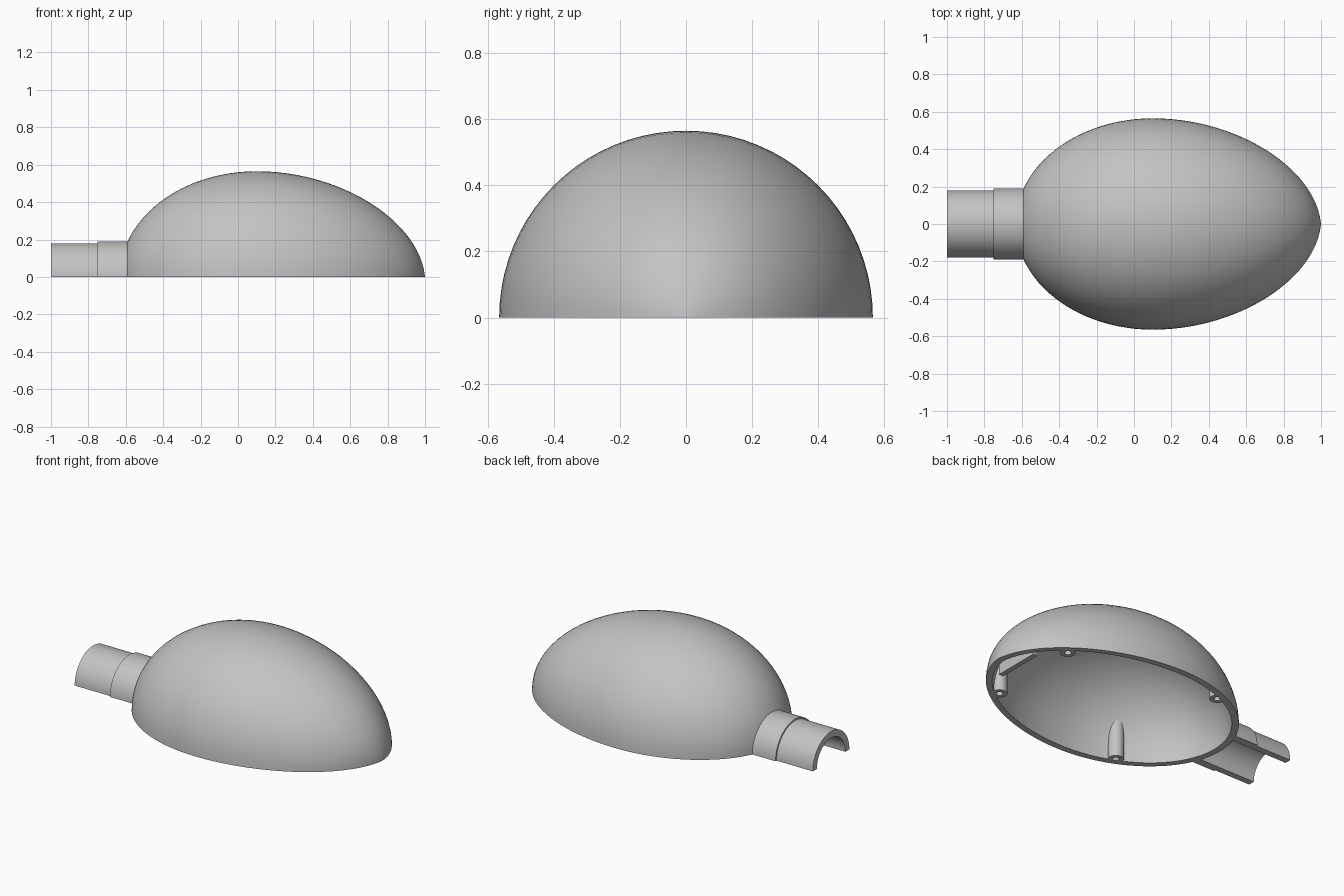
import bpy, bmesh
from math import sin, cos, pi, sqrt

cube = bpy.data.objects.get("Cube")
if cube:
    bpy.data.objects.remove(cube)

grey = bpy.data.materials.new("plain grey")
grey.use_nodes = True
colour = (0.55, 0.55, 0.55, 1)
grey.diffuse_color = colour
grey.node_tree.nodes["Principled BSDF"].inputs["Base Color"].default_value = colour

WALL = 0.04      # shell thickness
MIDDLE = 0.1     # x of the widest section
SEGMENTS = 40


def finish(name, bm):
    """Turn a bmesh into a shaded grey object."""
    bmesh.ops.remove_doubles(bm, verts=bm.verts, dist=1e-5)
    bmesh.ops.recalc_face_normals(bm, faces=bm.faces)
    mesh = bpy.data.meshes.new(name)
    bm.to_mesh(mesh)
    bm.free()
    mesh.materials.append(grey)
    ob = bpy.data.objects.new(name, mesh)
    bpy.context.collection.objects.link(ob)
    bpy.ops.object.select_all(action='DESELECT')
    ob.select_set(True)
    bpy.context.view_layer.objects.active = ob
    bpy.ops.object.shade_smooth_by_angle(angle=0.6)
    return ob


def egg_profile(d, steps=24):
    """Egg outline from blunt end to pointed end, moved inward by d."""
    pts = []
    for i in range(steps):
        a = pi / 2 * i / steps
        pts.append((MIDDLE - (0.733 - d) * cos(a), (0.565 - d) * sin(a)))
    ctrl = [(MIDDLE, 0.565 - d), (0.55, 0.565 - d), (0.97 - d, 0.30 - d / 2), (1 - d, 0)]
    for i in range(steps + 1):
        t = i / steps
        w = ((1 - t) ** 3, 3 * t * (1 - t) ** 2, 3 * t * t * (1 - t), t ** 3)
        pts.append(tuple(sum(k * p[j] for k, p in zip(w, ctrl)) for j in (0, 1)))
    return pts


def half_lathe(name, outer, inner):
    """Sweep a walled profile half way round the x axis, with flat rims."""
    bm = bmesh.new()
    n = len(outer)
    loop = outer + inner[::-1]
    rings = []
    for s in range(SEGMENTS + 1):
        a = pi * s / SEGMENTS
        rings.append([bm.verts.new((x, r * cos(a), r * sin(a))) for x, r in loop])
    for a, b in zip(rings, rings[1:]):
        for i in range(len(loop)):
            if abs(loop[i][1]) + abs(loop[i - 1][1]) > 1e-6:
                bm.faces.new((a[i - 1], a[i], b[i], b[i - 1]))
    for ring in (rings[0], rings[-1]):
        for i in range(n - 1):
            bm.faces.new((ring[i], ring[i + 1], ring[-2 - i], ring[-1 - i]))
    return finish(name, bm)


middle_line = egg_profile(WALL / 2)


def ceiling(x, y):
    """Height of the middle of the shell wall above a point."""
    for (x0, r0), (x1, r1) in zip(middle_line, middle_line[1:]):
        if x0 <= x <= x1:
            r = r0 + (r1 - r0) * (x - x0) / (x1 - x0)
            return sqrt(max(r * r - y * y, 1e-4))
    return 0.01


def screw_boss(name, cx, cy, radius=0.045, bore=0.02, depth=0.12, sides=24):
    """Bored post that runs up into the shell."""
    bm = bmesh.new()

    def ring(r, height):
        pts = [(cx + r * cos(2 * pi * i / sides), cy + r * sin(2 * pi * i / sides))
               for i in range(sides)]
        return [bm.verts.new((x, y, height(x, y))) for x, y in pts]

    floor = lambda x, y: 0
    rings = [ring(radius, ceiling), ring(radius, floor), ring(bore, floor),
             ring(bore, lambda x, y: depth)]
    for a, b in zip(rings, rings[1:]):
        for i in range(sides):
            bm.faces.new((a[i - 1], a[i], b[i], b[i - 1]))
    bm.faces.new(rings[-1])
    return finish(name, bm)


# Hollow half egg
half_lathe("egg_shell", egg_profile(0), egg_profile(WALL))

# Half-round neck with a slightly wider collar next to the shell
half_lathe("neck", [(-1, 0.18), (-0.75, 0.18), (-0.75, 0.19), (-0.585, 0.19)],
           [(-1, 0.14), (-0.75, 0.14), (-0.75, 0.14), (-0.585, 0.14)])

# Four screw bosses along the rim
for side, label in ((1, "back"), (-1, "front")):
    screw_boss("neck_boss_" + label, -0.24, side * 0.445)
    screw_boss("tip_boss_" + label, 0.74, side * 0.30)

# Cross rib inside the pointed end
bm = bmesh.new()
steps = 10
rows = []
for i in range(steps + 1):
    y = -0.15 + 0.3 * i / steps
    rows.append([bm.verts.new(p) for p in (
        (0.84, y, 0.01), (0.87, y, 0.01),
        (0.87, y, ceiling(0.87, y)), (0.84, y, ceiling(0.84, y)))])
for a, b in zip(rows, rows[1:]):
    for i in range(4):
        bm.faces.new((a[i - 1], a[i], b[i], b[i - 1]))
bm.faces.new(rows[0])
bm.faces.new(rows[-1])
finish("tip_rib", bm)
